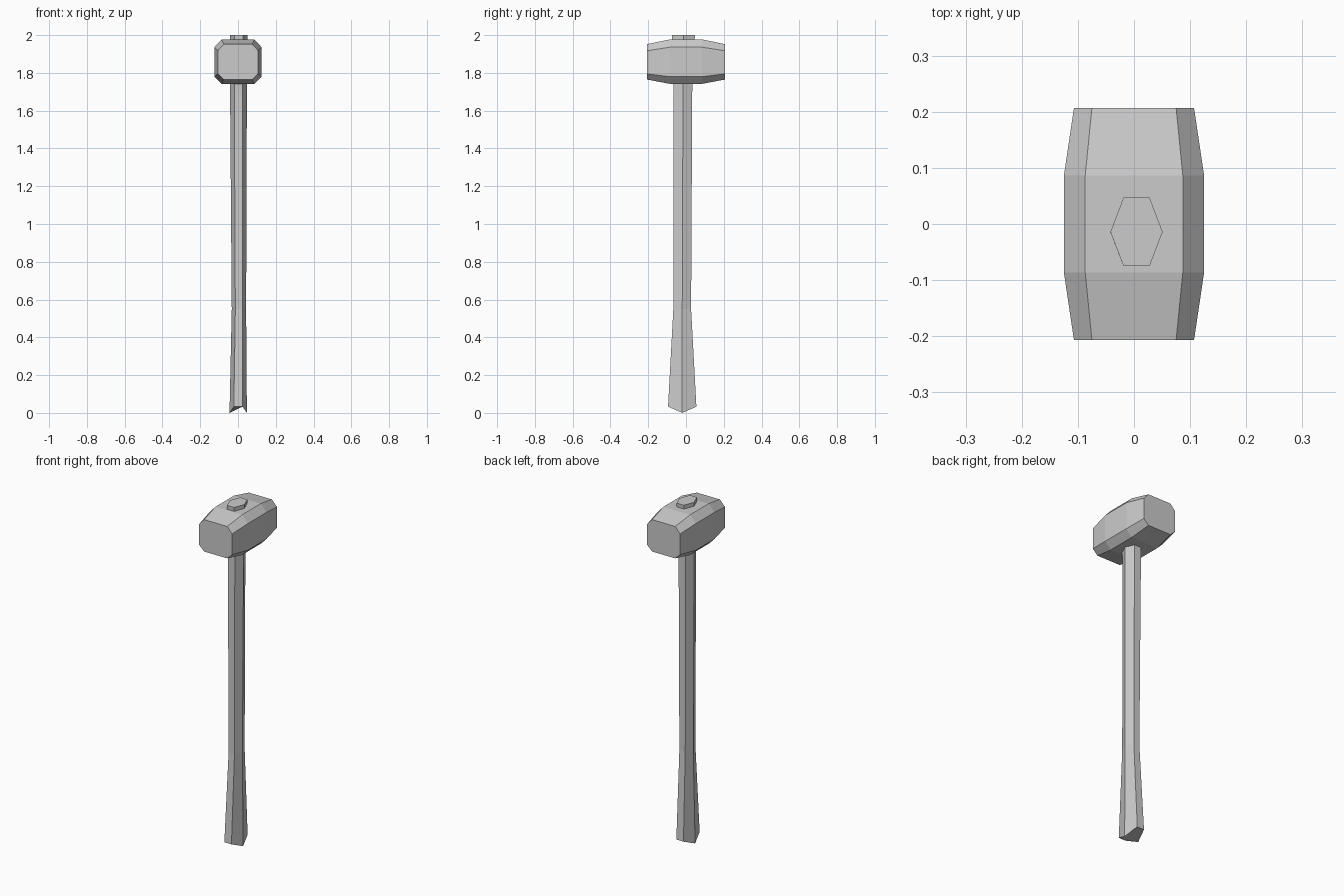
import bpy, bmesh

if "Cube" in bpy.data.objects:
    bpy.data.objects.remove(bpy.data.objects["Cube"])


def loft(name, rings):
    """Skin a series of equal-length point rings and cap both ends."""
    bm = bmesh.new()
    loops = [[bm.verts.new(p) for p in ring] for ring in rings]
    n = len(loops[0])
    for a, b in zip(loops, loops[1:]):
        for i in range(n):
            j = (i + 1) % n
            bm.faces.new((a[i], a[j], b[j], b[i]))
    bm.faces.new(loops[0][::-1])
    bm.faces.new(loops[-1])
    bmesh.ops.recalc_face_normals(bm, faces=bm.faces)
    mesh = bpy.data.meshes.new(name)
    bm.to_mesh(mesh)
    bm.free()
    obj = bpy.data.objects.new(name, mesh)
    bpy.context.collection.objects.link(obj)
    return obj


def octagon(y, w, wi, z0, z1, z2, z3):
    """Chamfered rectangle: outer/inner half widths, four heights."""
    return [(-wi, y, z0), (wi, y, z0), (w, y, z1), (w, y, z2),
            (wi, y, z3), (-wi, y, z3), (-w, y, z2), (-w, y, z1)]


def hexagon(z, x0, x1, y0, y1, lift=0.0):
    """Flattened hexagon; lift raises the front and back edges."""
    xm, ym = (x0 + x1) / 2, (y0 + y1) / 2
    f = (x1 - x0) / 4
    return [(x0, ym, z), (xm - f, y0, z + lift), (xm + f, y0, z + lift),
            (x1, ym, z), (xm + f, y1, z + lift), (xm - f, y1, z + lift)]


# hammer head: octagonal block tapering to both striking faces
end = (0.107, 0.075, 1.765, 1.795, 1.917, 1.952)
mid = (0.125, 0.087, 1.742, 1.78, 1.936, 1.977)
loft("hammer_head", [octagon(-0.207, *end), octagon(-0.086, *mid),
                     octagon(0.086, *mid), octagon(0.207, *end)])

# handle: six-sided shaft, flared at the grip, poking through the head
loft("handle", [
    hexagon(0.0, -0.045, 0.047, -0.095, 0.055, 0.033),
    hexagon(0.55, -0.033, 0.043, -0.067, 0.027),
    hexagon(1.7, -0.042, 0.047, -0.065, 0.033),
    hexagon(2.0, -0.042, 0.051, -0.075, 0.047),
])
